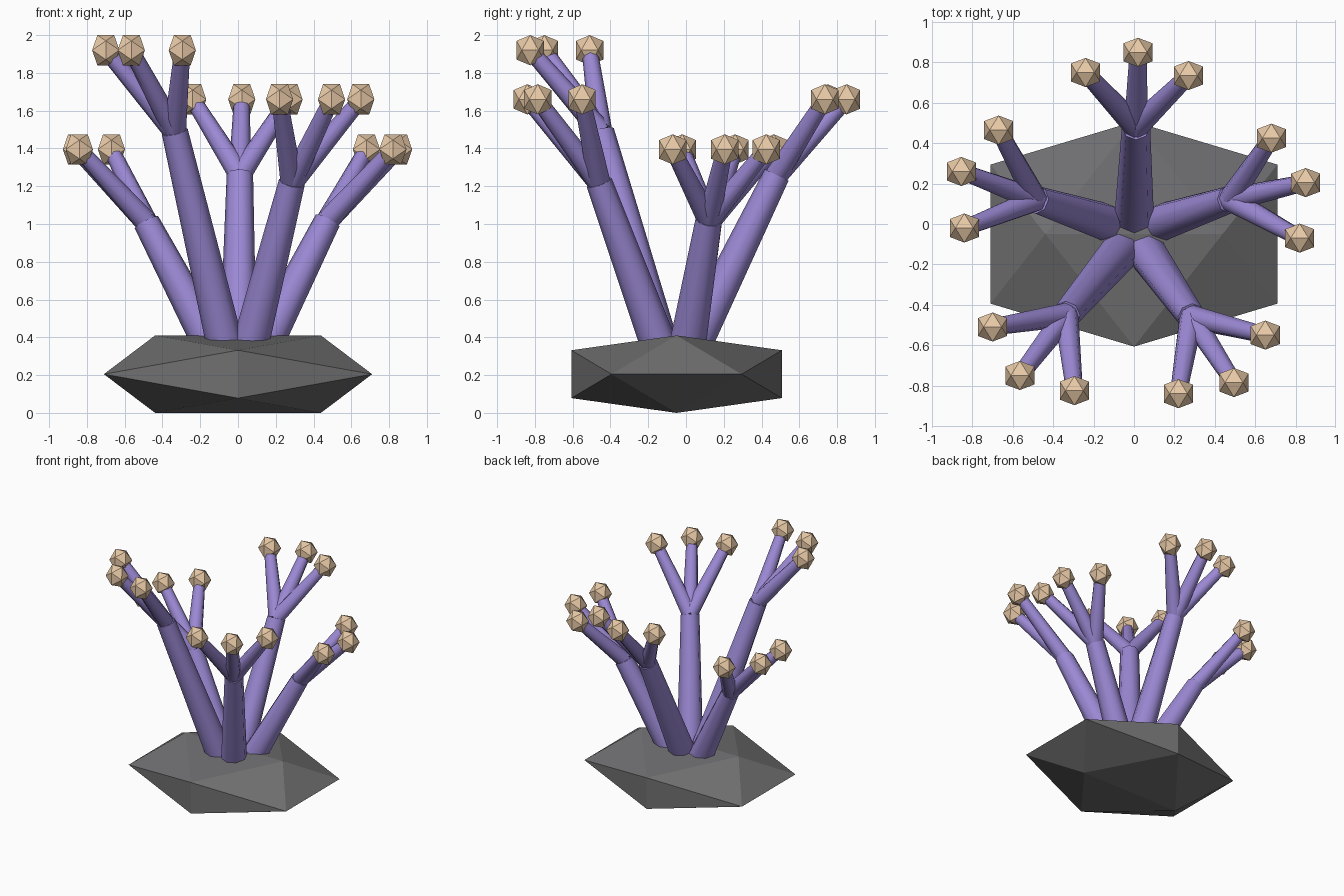
import bpy, bmesh
from math import sqrt
from mathutils import Vector

if "Cube" in bpy.data.objects:
    bpy.data.objects.remove(bpy.data.objects["Cube"])

PHI = (1 + sqrt(5)) / 2


def material(name, rgb):
    m = bpy.data.materials.new(name)
    m.diffuse_color = (*rgb, 1)
    m.use_nodes = True
    m.node_tree.nodes["Principled BSDF"].inputs["Base Color"].default_value = m.diffuse_color
    return m


def finish(name, bm, mat, smooth=False):
    me = bpy.data.meshes.new(name)
    bmesh.ops.recalc_face_normals(bm, faces=bm.faces)
    bm.to_mesh(me)
    bm.free()
    ob = bpy.data.objects.new(name, me)
    bpy.context.collection.objects.link(ob)
    me.materials.append(mat)
    if smooth:
        bpy.ops.object.select_all(action='DESELECT')
        bpy.context.view_layer.objects.active = ob
        ob.select_set(True)
        bpy.ops.object.shade_smooth_by_angle(angle=0.9)
    return ob


def icosahedron(name, centre, half, mat):
    # upright golden-rectangle icosahedron with given half extents
    bm = bmesh.new()
    s = 1 / PHI
    for i in (-1, 1):
        for j in (-1, 1):
            for p in ((i * s, 0, j), (i, j * s, 0), (0, i, j * s)):
                bm.verts.new([c + h * q for c, h, q in zip(centre, half, p)])
    bmesh.ops.convex_hull(bm, input=bm.verts)
    return finish(name, bm, mat)


def limb(name, a, b, r1, r2, mat):
    # tapered eight-sided tube from a to b
    a, b = Vector(a), Vector(b)
    d = b - a
    bm = bmesh.new()
    bmesh.ops.create_cone(bm, cap_ends=True, segments=8, radius1=r1,
                          radius2=r2, depth=d.length)
    rot = Vector((0, 0, 1)).rotation_difference(d).to_matrix()
    bmesh.ops.rotate(bm, verts=bm.verts, matrix=rot)
    bmesh.ops.translate(bm, verts=bm.verts, vec=(a + b) / 2)
    return finish(name, bm, mat, True)


rock_mat = material("rock_grey", (0.16, 0.16, 0.165))
coral_mat = material("coral_purple", (0.33, 0.25, 0.66))
tip_mat = material("tip_cream", (0.80, 0.58, 0.38))

# Rock base
icosahedron("rock_base", (0, -0.05, 0.205), (0.71, 0.557, 0.205), rock_mat)

# Stems: root, fork, tip height, tip positions
stems = {
    "back": ((0, 0, .28), (.01, .48, 1.26), 1.66,
             ((.02, .85), (-.24, .75), (.27, .735))),
    "right": ((.10, -.005, .28), (.475, .12, 1.02), 1.395,
              ((.68, .425), (.85, .205), (.82, -.07))),
    "front_right": ((.045, -.115, .28), (.285, -.46, 1.22), 1.66,
                    ((.65, -.55), (.495, -.785), (.22, -.84))),
    "front_left": ((-.05, -.115, .28), (-.335, -.45, 1.49), 1.92,
                   ((-.70, -.51), (-.565, -.75), (-.295, -.825))),
    "left": ((-.10, -.005, .28), (-.485, .12, 1.01), 1.395,
             ((-.67, .465), (-.855, .26), (-.84, -.02))),
}
for side, (root, fork, z, tips) in stems.items():
    limb(f"{side}_stem", root, fork, .10, .07, coral_mat)
    for i, (x, y) in enumerate(tips, 1):
        limb(f"{side}_branch_{i}", fork, (x, y, z), .06, .042, coral_mat)
        icosahedron(f"{side}_tip_{i}", (x, y, z), (.072, .072, .08), tip_mat)
